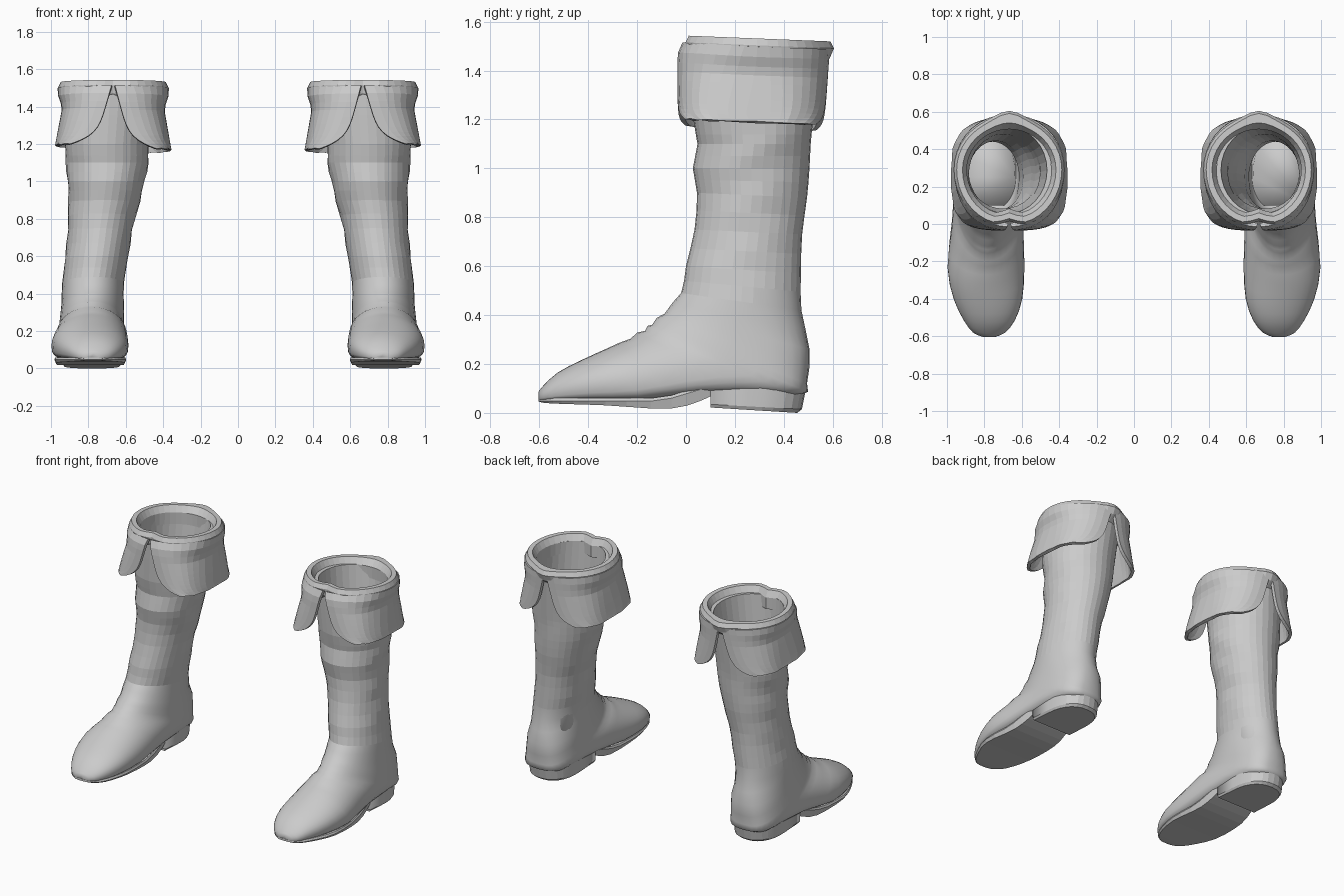
import bpy, bmesh, math

if "Cube" in bpy.data.objects:
    bpy.data.objects.remove(bpy.data.objects["Cube"])

SIDES = 32


def spow(v, e):
    return math.copysign(abs(v) ** e, v)


def ramp(v, lo, hi):
    return min(max((v - lo) / (hi - lo), 0), 1)


def catmull(rows, steps):
    # smooth in-between rows
    out = []
    for i in range(len(rows) - 1):
        p0, p1, p2, p3 = rows[max(i - 1, 0)], rows[i], rows[i + 1], rows[min(i + 2, len(rows) - 1)]
        for k in range(steps):
            t = k / steps
            out.append([0.5 * (2 * b + (c - a) * t + (2 * a - 5 * b + 4 * c - d) * t * t
                               + (3 * b - a - 3 * c + d) * t ** 3) for a, b, c, d in zip(p0, p1, p2, p3)])
    return out + [list(rows[-1])]


def section(row):
    # closed ring between a front/top point P and a back/bottom point Q;
    # foot sections get a flatter underside and a lower widest point
    py, pz, qy, qz, xin, xout = row
    n = 2 + 1.8 * ramp(pz, .45, .30)
    m = .5 + .13 * ramp(qy, .35, -.1)
    cy, cz = py + (qy - py) * m, pz + (qz - pz) * m
    pts = []
    for i in range(SIDES):
        a = 2 * math.pi * i / SIDES
        c, s = math.cos(a), math.sin(a)
        e = 1 if c > 0 else 2 / n
        ey, ez = (py, pz) if c > 0 else (qy, qz)
        w = abs(c) ** e
        z = cz + (ez - cz) * w
        # soft leather folds on the shaft
        fold = 1 + .018 * ramp(z, .45, .6) * ramp(z, 1.3, 1.1) * math.sin(z * 31 + 2.2 * math.sin(a * 2))
        pts.append(((xin + xout) / 2 + (xout - xin) / 2 * spow(s, e) * fold,
                    cy + (ey - cy) * w, z))
    return pts


def loft(name, rings, closed=True, loop=False, caps=True, smooth=None, thick=0):
    # skin a list of equal-length point rows, then mirror to the other boot
    bm = bmesh.new()
    vs = [[bm.verts.new(p) for p in r] for r in rings]
    n = len(vs[0])
    pairs = list(zip(vs, vs[1:])) + ([(vs[-1], vs[0])] if loop else [])
    for a, b in pairs:
        for i in range(n if closed else n - 1):
            j = (i + 1) % n
            bm.faces.new((a[i], a[j], b[j], b[i]))
    if caps:
        bm.faces.new(vs[0])
        bm.faces.new(vs[-1])
    bmesh.ops.recalc_face_normals(bm, faces=bm.faces)
    if smooth:
        for f in bm.faces:
            f.smooth = smooth(f.calc_center_median())
    me = bpy.data.meshes.new(name)
    bm.to_mesh(me)
    bm.free()
    ob = bpy.data.objects.new(name, me)
    bpy.context.collection.objects.link(ob)
    if thick:
        sol = ob.modifiers.new("Thickness", 'SOLIDIFY')
        sol.thickness, sol.offset = thick, 0
    ob.modifiers.new("Mirror", 'MIRROR')


# boot upper: sections swing from level (shaft) to upright (toe)
shaft = [
    (.02, 1.50, .55, 1.48, .44, .92),
    (.03, 1.20, .52, 1.20, .475, .925),
    (.047, 1.10, .51, 1.10, .48, .92),
    (.028, 1.00, .505, 1.00, .50, .91),
    (.045, .90, .495, .88, .525, .908),
    (.035, .75, .475, .73, .565, .91),
    (0, .60, .47, .57, .588, .925),
]
foot = [
    (-.02, .49, .472, .42, .61, .94),
    (-.09, .41, .505, .26, .61, .945),
    (-.14, .365, .495, .12, .61, .955),
    (-.17, .34, .46, .07, .605, .96),
    (-.23, .307, .10, .075, .592, .975),
    (-.32, .265, -.18, .045, .586, .997),
    (-.43, .215, -.38, .045, .597, .965),
    (-.525, .165, -.51, .046, .637, .91),
    (-.583, .112, -.58, .048, .69, .86),
    (-.604, .085, -.602, .052, .74, .81),
]
upper = catmull(shaft + foot, 2)
for i, r in enumerate(upper):
    if .30 < r[1] < .47:                      # creases across the instep
        d = .004 if i % 2 else -.004
        r[0] -= d * .6
        r[1] += d
inset = (.035, 0, -.03, 0, .025, -.025)
lining = [[a + d for a, d in zip(r, inset)] for r in reversed(shaft)]
insole = (.09, .13, .46, .12, .635, .88)
loft("boot_upper", [section(r) for r in [insole] + lining + upper],
     smooth=lambda c: c.z < .48)

# sole plate: y, inner x, outer x, underside z
sole = [
    (-.604, .742, .808, .047), (-.58, .695, .855, .041), (-.51, .64, .91, .037),
    (-.33, .598, .98, .031), (-.06, .607, .967, .018), (.095, .62, .945, .065), (.13, .62, .94, .10),
]
rings = []
for y, a, b, z in catmull(sole, 3):
    top = max(.06 + ramp(y, -.1, .1) * .06, z + .01)
    rings.append([(a + .01, y, z), (b - .01, y, z), (b, y, top - .012), (b - .006, y, top),
                  (a + .006, y, top), (a, y, top - .012)])
loft("sole", rings)


# heel block: D-shaped outline, rounded at the back, fading into the upper
def heel_ring(back, z_front, z_back, grow):
    pts = [(.622 - grow, .10, z_front), (.94 + grow, .10, z_front)]
    for i in range(15):
        a = math.pi * i / 14
        y = .25 + (back - .25) * spow(math.sin(a), .85)
        x = .781 + (.157 + grow) * spow(math.cos(a), .85)
        pts.append((x, y, z_front + (z_back - z_front) * (y - .1) / (back - .1)))
    return pts


loft("heel", [heel_ring(.455, .022, 0, -.008), heel_ring(.474, .035, .015, 0),
              heel_ring(.495, .12, .12, .002), heel_ring(.50, .20, .20, .002),
              heel_ring(.488, .27, .28, -.012)], smooth=lambda c: c.z > .07)


def cuff_point(a, rx, rf, rb, z, nf=2, nb=2):
    # a = 0 is the front, pi the back; the cuff tilts slightly down rearward
    c, s = math.cos(a), math.sin(a)
    e = 2 / (nf if c > 0 else nb)
    y = .29 - (rf if c > 0 else rb) * spow(c, e)
    return (.667 + rx * spow(s, e), y, z - .04 * y)


# rolled rim around the opening, pinched at the front and peaked at the back
rim = [(.04, 1.43), (.006, 1.47), (0, 1.515), (.014, 1.543), (.045, 1.543), (.068, 1.50), (.066, 1.42)]
rings = []
for i in range(40):
    a = 2 * math.pi * i / 40
    dent = .035 * math.exp(-(min(a, 2 * math.pi - a) / .2) ** 2)
    peak = .03 * math.exp(-((a - math.pi) / .3) ** 2)
    rings.append([cuff_point(a, .295 - d, .31 - d - dent,
                             .285 - d + peak * ramp(z, 1.43, 1.5) * ramp(d, .06, .02), z)
                  for d, z in rim])
loft("cuff_rim", rings, loop=True, caps=False)


# turned-down flaps: pinched under the rim, flaring and squarer toward the hem
def make_flap(name, side, drop):
    rows = []
    for k in range(13):
        v = math.sin(k / 12 * math.pi / 2)
        rx = .287 - .025 * ramp(v, .1, .33) + .04 * ramp(v, .33, 1)
        rf = .295 + .02 * ramp(v, 0, .15)
        rb = .287 - .019 * v
        nf, nb = 2 + 1.8 * v, 2 + .8 * v
        gap = .008 + .09 * v + .13 * v ** 7      # slit opens into rounded corners
        g0 = math.asin((gap / rx) ** (nf / 2))
        g1 = math.asin((gap * .9 / rx) ** (nb / 2))
        row = []
        for i in range(19):
            a = g0 + (math.pi - g0 - g1) * i / 18
            ripple = 1 + .008 * v * (math.sin(i * 1.7) - 1)
            row.append(cuff_point(side * a, rx * ripple, rf, rb, 1.51 - (.31 + drop) * v, nf, nb))
        rows.append(row)
    loft(name, rows, closed=False, caps=False, thick=.022)


make_flap("cuff_flap_outer", 1, 0)
make_flap("cuff_flap_inner", -1, .025)
